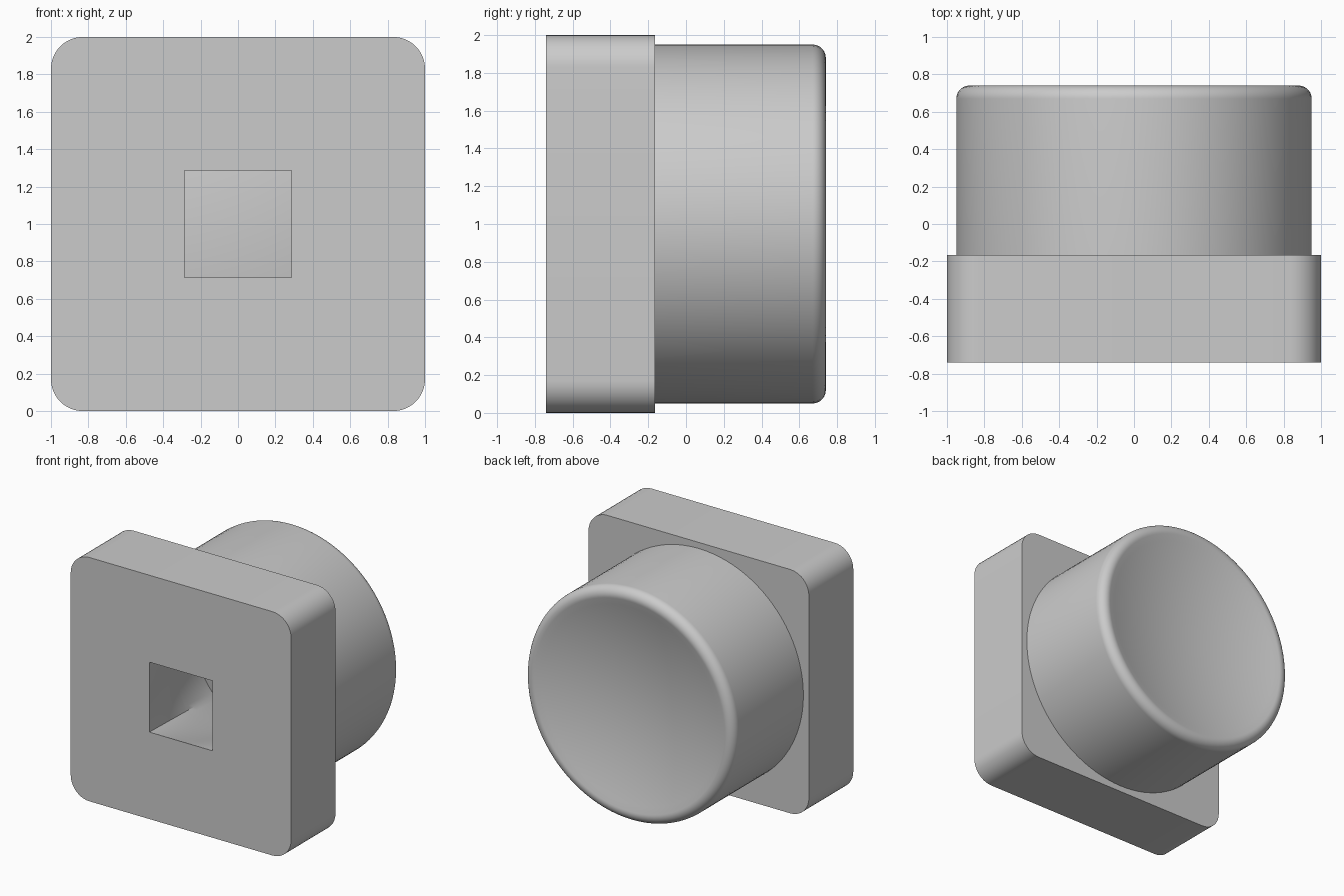
import bpy, bmesh
from math import sin, cos, tan, pi, radians

if "Cube" in bpy.data.objects:
    bpy.data.objects.remove(bpy.data.objects["Cube"], do_unlink=True)

FRONT, SEAM, BACK = -0.74, -0.165, 0.74
MID_Z = 1.0

grey = bpy.data.materials.new("plain grey")
grey.use_nodes = True
colour = (0.6, 0.6, 0.6, 1)
grey.diffuse_color = colour
grey.node_tree.nodes["Principled BSDF"].inputs["Base Color"].default_value = colour


def loft(name, rings):
    """Closed solid through rings of (x, z) points, each at its own depth y."""
    bm = bmesh.new()
    loops = [[bm.verts.new((x, y, z + MID_Z)) for x, z in pts] for y, pts in rings]
    for a, b in zip(loops, loops[1:]):
        n = len(a)
        for i in range(n):
            j = (i + 1) % n
            bm.faces.new((a[i], a[j], b[j], b[i]))
    bm.faces.new(loops[0])
    bm.faces.new(loops[-1])
    bmesh.ops.recalc_face_normals(bm, faces=bm.faces)
    mesh = bpy.data.meshes.new(name)
    bm.to_mesh(mesh)
    bm.free()
    mesh.materials.append(grey)
    obj = bpy.data.objects.new(name, mesh)
    bpy.context.collection.objects.link(obj)
    return obj


def circle(r, n=96):
    return [(r * cos(2 * pi * i / n), r * sin(2 * pi * i / n)) for i in range(n)]


def rounded_square(half, r, steps=10):
    pts = []
    for k, (sx, sz) in enumerate(((1, 1), (-1, 1), (-1, -1), (1, -1))):
        for i in range(steps + 1):
            a = pi / 2 * (k + i / steps)
            pts.append((sx * (half - r) + r * cos(a), sz * (half - r) + r * sin(a)))
    return pts


def square_to_circle(t, half, r):
    """Blend from a square (t = 0) to a circle (t = 1)."""
    pts = []
    for c, s in circle(1):
        k = half / max(abs(c), abs(s))
        f = k + (r - k) * t
        pts.append((c * f, s * f))
    return pts


# Square plate with rounded corners
outline = rounded_square(1.0, 0.17)
plate = loft("front_plate", [(FRONT, outline), (SEAM, outline)])

# Round body: the rolled rim runs on tangentially into a shallow dish
R, FILLET, SLOPE = 0.95, 0.07, 0.28
rings = [(SEAM, circle(R))]
for i in range(13):
    a = (pi / 2 + SLOPE) * i / 12
    dish_r, dish_y = R - FILLET + FILLET * cos(a), BACK - FILLET + FILLET * sin(a)
    rings.append((dish_y, circle(dish_r)))
depth = dish_r * tan(SLOPE) / 2
for i in range(1, 17):
    u = 1 - i / 16.5
    rings.append((dish_y - depth * (1 - u * u), circle(dish_r * u)))
body = loft("round_body", rings)

# Socket that opens from a square mouth into a round, slightly domed chamber
HALF, CHAMBER, DEPTH = 0.287, 0.56, 1.0
rings = []
for i in range(-1, 17):
    t = i / 16
    rings.append((FRONT + DEPTH * t, square_to_circle(t, HALF, CHAMBER)))
for i in range(1, 9):
    u = 1 - i / 8.5
    rings.append((FRONT + DEPTH - 0.05 * (1 - u * u), circle(CHAMBER * u)))
cutter = loft("socket_cutter", rings)
cutter.hide_render = True

for obj in (plate, body):
    mod = obj.modifiers.new("socket", 'BOOLEAN')
    mod.operation = 'DIFFERENCE'
    mod.solver = 'EXACT'
    mod.object = cutter
    bpy.ops.object.select_all(action='DESELECT')
    obj.select_set(True)
    bpy.context.view_layer.objects.active = obj
    bpy.ops.object.modifier_apply(modifier=mod.name)
    bpy.ops.object.shade_smooth_by_angle(angle=radians(30))

bpy.data.objects.remove(cutter, do_unlink=True)
